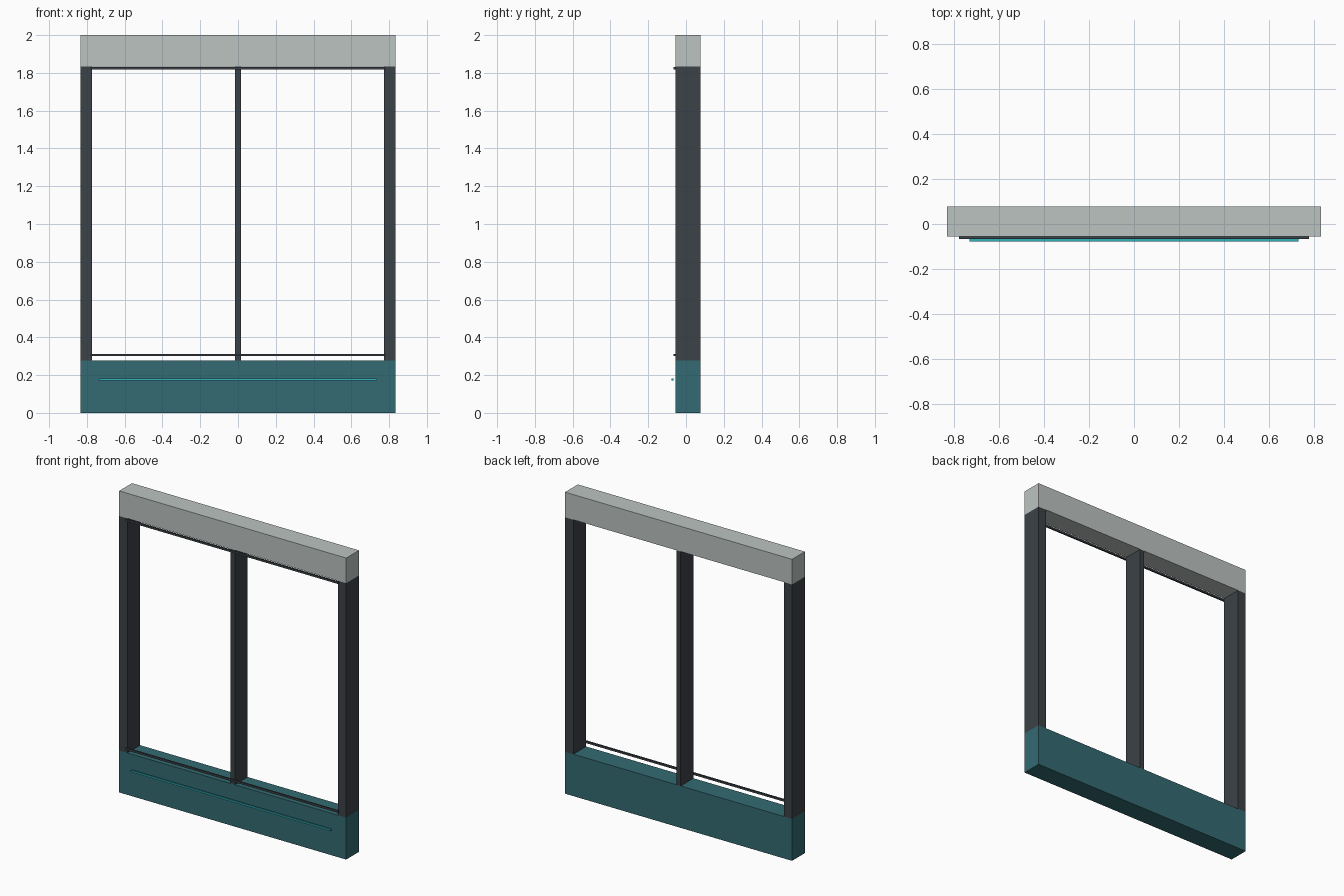
import bpy

cube = bpy.data.objects.get("Cube")
if cube:
    bpy.data.objects.remove(cube, do_unlink=True)


def material(name, rgb):
    m = bpy.data.materials.new(name)
    m.use_nodes = True
    colour = (*rgb, 1)
    m.diffuse_color = colour
    m.node_tree.nodes["Principled BSDF"].inputs["Base Color"].default_value = colour
    return m


pale = material("pale grey", (0.50, 0.55, 0.53))
dark = material("dark slate", (0.045, 0.054, 0.063))
teal = material("deep teal", (0.033, 0.147, 0.17))
cyan = material("bright cyan", (0.03, 0.46, 0.52))


def box(name, x, y, z, mat):
    """Box spanning the (low, high) ranges on each axis."""
    bpy.ops.mesh.primitive_cube_add(size=1)
    o = bpy.context.object
    o.name = name
    for v in o.data.vertices:
        v.co = [r[0] if c < 0 else r[1] for c, r in zip(v.co, (x, y, z))]
    o.data.materials.append(mat)
    return o


HALF = 0.833
FRONT, BACK = -0.056, 0.078
SILL, HEAD = 0.278, 1.833
depth = (FRONT, BACK)
rail_depth = (-0.067, FRONT)

# Solid base and header
box("base_panel", (-HALF, HALF), depth, (0, SILL), teal)
box("header_beam", (-HALF, HALF), depth, (HEAD, 2), pale)

# Uprights
box("left_post", (0.772, HALF), depth, (SILL, HEAD), dark)
box("right_post", (-HALF, -0.772), depth, (SILL, HEAD), dark)
box("centre_mullion", (-0.016, 0.016), depth, (SILL, HEAD), dark)

# Thin rails on the front face
box("lower_rail", (-0.78, 0.78), rail_depth, (0.300, 0.313), dark)
box("upper_rail", (-0.78, 0.78), rail_depth, (1.818, 1.831), dark)

# Accent strip standing just proud of the base
box("accent_strip", (-0.733, 0.733), (-0.078, -0.067), (0.171, 0.181), cyan)
